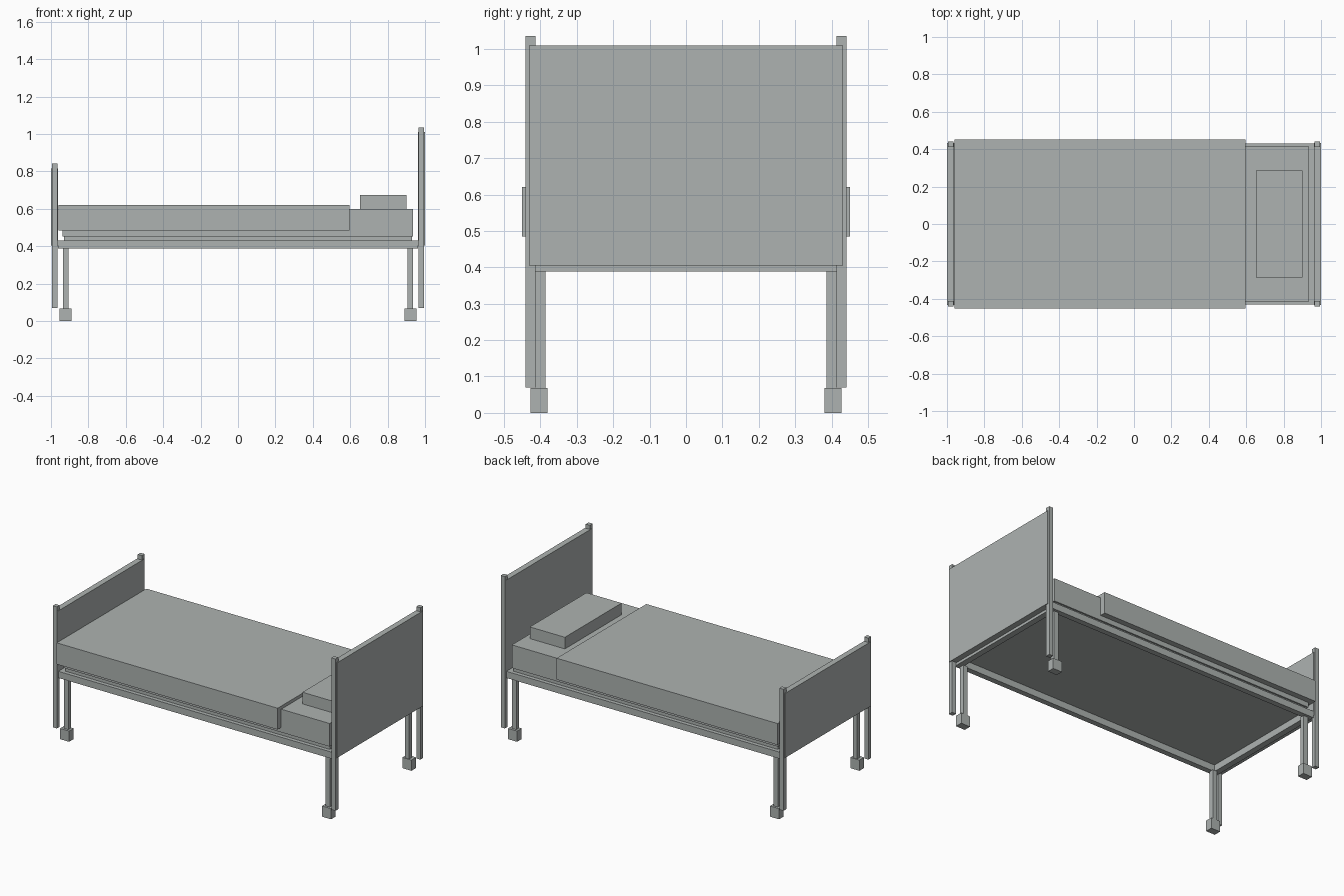
import bpy
import bmesh

cube = bpy.data.objects.get("Cube")
if cube:
    bpy.data.objects.remove(cube, do_unlink=True)

grey = bpy.data.materials.new("pale grey")
grey.use_nodes = True
colour = (0.42, 0.45, 0.44, 1)
grey.diffuse_color = colour
for node in grey.node_tree.nodes:
    if node.type == 'BSDF_PRINCIPLED':
        node.inputs["Base Color"].default_value = colour


def box(name, xs, ys, zs):
    """Axis-aligned box from its low and high limits."""
    bm = bmesh.new()
    bmesh.ops.create_cube(bm, size=1)
    for v in bm.verts:
        for i, (a, b) in enumerate((xs, ys, zs)):
            v.co[i] = (a + b) / 2 + v.co[i] * (b - a)
    mesh = bpy.data.meshes.new(name)
    bm.to_mesh(mesh)
    bm.free()
    mesh.materials.append(grey)
    obj = bpy.data.objects.new(name, mesh)
    bpy.context.collection.objects.link(obj)


def side(sign, low, high):
    """Limits of a part mirrored to one side."""
    return tuple(sorted((sign * low, sign * high)))


# Boards, their posts and the end rails
for end, sx, panel_top, post_top in (("head", 1, 1.01, 1.036), ("foot", -1, 0.815, 0.843)):
    box(end + "board", side(sx, 0.963, 1.0), (-0.432, 0.432), (0.405, panel_top))
    box(end + "_end_rail", side(sx, 0.925, 0.963), (-0.413, 0.413), (0.388, 0.43))
    for hand, sy in (("left", 1), ("right", -1)):
        ys = side(sy, 0.413, 0.441)
        box(f"{end}_{hand}_post", side(sx, 0.966, 0.995), ys, (0.07, post_top))
        # Inner legs with block feet
        box(f"{end}_{hand}_leg", side(sx, 0.905, 0.935), side(sy, 0.386, 0.413), (0.06, 0.39))
        box(f"{end}_{hand}_foot", side(sx, 0.89, 0.954), side(sy, 0.381, 0.427), (0, 0.068))

# Side rails
for hand, sy in (("back", 1), ("front", -1)):
    box(hand + "_side_rail", (-0.963, 0.963), side(sy, 0.395, 0.43), (0.388, 0.43))

# Bedding
box("bed_base", (-0.93, 0.93), (-0.405, 0.405), (0.43, 0.455))
box("mattress", (-0.938, 0.935), (-0.415, 0.415), (0.453, 0.6))
box("blanket", (-0.96, 0.595), (-0.451, 0.451), (0.484, 0.62))
box("pillow", (0.653, 0.9), (-0.285, 0.285), (0.6, 0.674))
